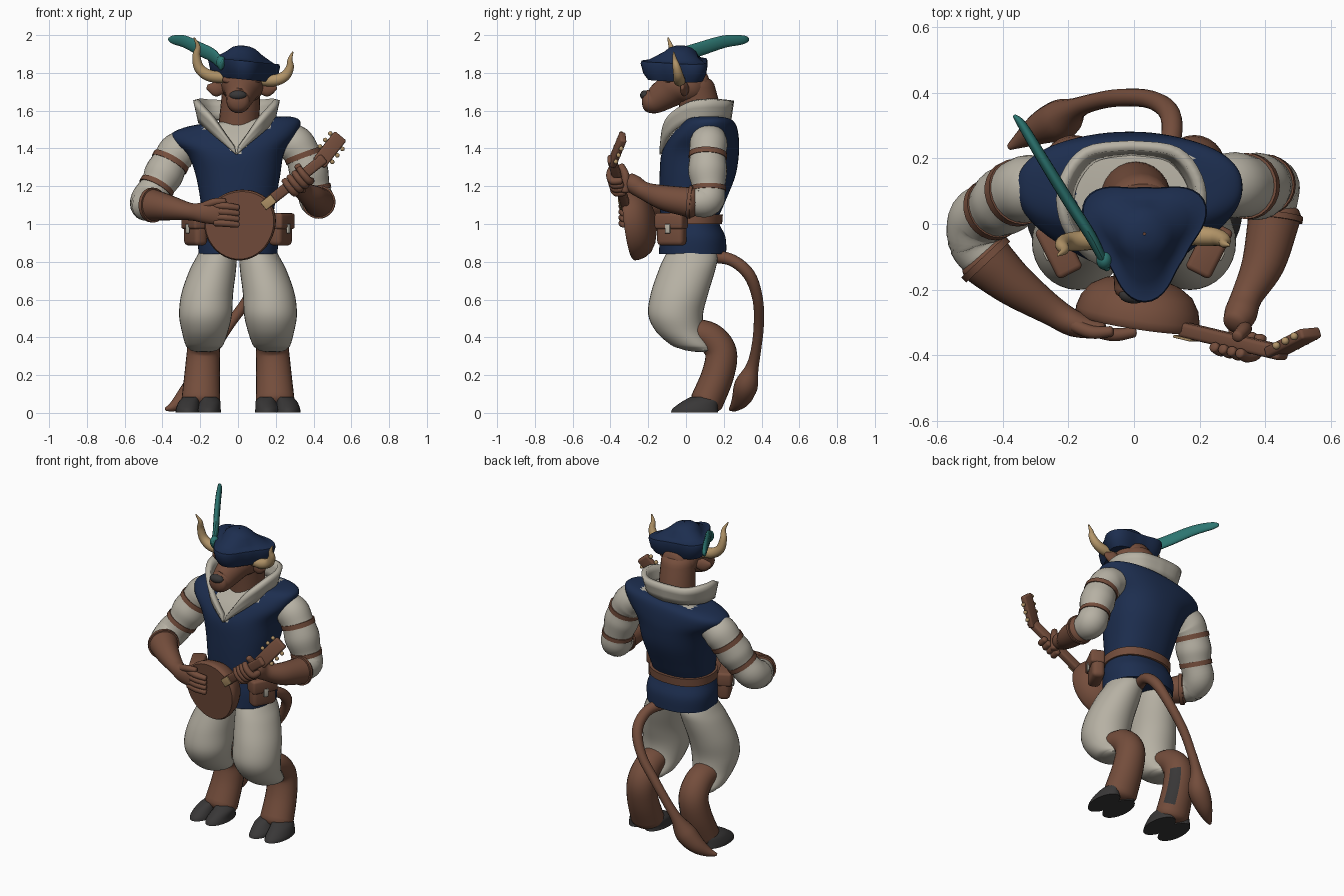
import bpy, bmesh, math
from mathutils import Vector as V, Matrix

if "Cube" in bpy.data.objects:
    bpy.data.objects.remove(bpy.data.objects["Cube"])

def material(name, rgb):
    m = bpy.data.materials.new(name)
    m.diffuse_color = (*rgb, 1)
    m.use_nodes = True
    m.node_tree.nodes["Principled BSDF"].inputs["Base Color"].default_value = m.diffuse_color
    return m

NAVY = material("navy cloth", (.012, .027, .078))
CREAM = material("cream linen", (.47, .44, .37))
BROWN = material("brown hide", (.175, .075, .045))
DARK = material("dark hoof", (.04, .038, .038))
HORN = material("tan horn", (.45, .30, .14))
TEAL = material("teal feather", (.026, .18, .165))

def finish(name, bm, mat, angle=45):
    bmesh.ops.recalc_face_normals(bm, faces=bm.faces)
    me = bpy.data.meshes.new(name)
    bm.to_mesh(me)
    bm.free()
    me.materials.append(mat)
    me.shade_smooth()
    me.set_sharp_from_angle(angle=math.radians(angle))
    ob = bpy.data.objects.new(name, me)
    bpy.context.collection.objects.link(ob)
    return ob

def skin(name, rings, mat, caps=True, loop=False):
    """Join point rings into a surface."""
    bm = bmesh.new()
    vs = [[bm.verts.new(p) for p in r] for r in rings]
    n = len(rings[0])
    pairs = list(zip(vs, vs[1:])) + ([(vs[-1], vs[0])] if loop else [])
    for a, b in pairs:
        for i in range(n):
            bm.faces.new((a[i], a[(i + 1) % n], b[(i + 1) % n], b[i]))
    if caps and not loop:
        bm.faces.new(vs[0])
        bm.faces.new(vs[-1])
    return finish(name, bm, mat)

def spline(pts, steps=5):
    out = []
    for i in range(len(pts) - 1):
        q = [pts[max(0, min(len(pts) - 1, i + k))] for k in (-1, 0, 1, 2)]
        for s in range(steps):
            t = s / steps
            out.append([.5 * (2 * b + (c - a) * t + (2 * a - 5 * b + 4 * c - d) * t * t
                        + (3 * b - a - 3 * c + d) * t ** 3) for a, b, c, d in zip(*q)])
    return out + [list(pts[-1])]

def tube(name, pts, mat, ref=(0, 1, 0), flat=False, segs=24, dome=True, power=1):
    """Smooth tube through (x, y, z, ra[, rb]); flat keeps the rings level."""
    pts = spline([tuple(p) if len(p) == 5 else (*p, p[3]) for p in pts])
    secs = []
    for i, p in enumerate(pts):
        t = (V(pts[min(i + 1, len(pts) - 1)][:3]) - V(pts[max(i - 1, 0)][:3])).normalized()
        secs.append((V(p[:3]), t, p[3], p[4]))
    if dome:
        def cap(s, sign):
            c, t, a, b = s
            return [(c + t * sign * .5 * min(a, b) * math.sin(k), t, a * math.cos(k), b * math.cos(k))
                    for k in (.45, .9, 1.25, 1.5)]
        secs = cap(secs[0], -1)[::-1] + secs + cap(secs[-1], 1)
    rings = []
    for c, t, a, b in secs:
        s = V((1, 0, 0)) if flat else t.cross(V(ref)).normalized()
        u = V((0, 1, 0)) if flat else s.cross(t)
        ring = []
        for i in range(segs):
            co, si = math.cos(i * math.tau / segs), math.sin(i * math.tau / segs)
            ring.append(c + s * a * math.copysign(abs(co) ** power, co) + u * b * math.copysign(abs(si) ** power, si))
        rings.append(ring)
    return skin(name, rings, mat)

def ball(name, loc, scale, mat):
    bm = bmesh.new()
    bmesh.ops.create_uvsphere(bm, u_segments=20, v_segments=12, radius=1,
                              matrix=Matrix.Translation(loc) @ Matrix.Diagonal((*scale, 1)))
    return finish(name, bm, mat)

def box(name, loc, size, mat, rot=None, bevel=.01):
    bm = bmesh.new()
    bmesh.ops.create_cube(bm, size=1, matrix=Matrix.Diagonal((*size, 1)))
    if bevel:
        bmesh.ops.bevel(bm, geom=bm.edges[:], offset=bevel, segments=3, affect='EDGES', profile=.5)
    bm.transform(Matrix.Translation(loc) @ (rot or Matrix()))
    return finish(name, bm, mat, 35)

# Vest, with the linen shirt showing in the neckline
vest = tube("vest", [(0, .035, .84, .208, .178), (0, .035, .93, .212, .174), (0, .02, 1.02, .188, .152),
                     (0, .03, 1.1, .195, .17), (0, .06, 1.25, .222, .2), (-.01, .075, 1.37, .255, .205),
                     (-.015, .095, 1.45, .325, .185), (-.012, .115, 1.51, .342, .155), (0, .12, 1.54, .28, .13),
                     (0, .12, 1.55, .18, .1)], NAVY, flat=True, segs=72, power=.88, dome=False)
vest.data.materials.append(CREAM)
for v in vest.data.vertices:
    v.co.z += .1 * v.co.x * min(1, max(0, (v.co.z - 1.3) / .2))
for f in vest.data.polygons:
    c = f.center
    neckline = c.z > 1.37 and c.y < .1 and abs(c.x) < (c.z - 1.37) * .95 + .005
    if neckline or (c.z > 1.5 and abs(c.x) < .18 and c.y < .21):
        f.material_index = 1
tube("belt", [(0, .023, 1.0, .202, .168), (0, .025, 1.05, .202, .17)], BROWN, flat=True, segs=48, dome=False, power=.88)

# Flared collar, mirrored about the neckline
low = spline([(0, -.125, 1.37), (.1, -.095, 1.46), (.17, -.01, 1.525), (.185, .1, 1.54), (.12, .2, 1.55), (0, .225, 1.55)])
top = spline([(.012, -.125, 1.41), (.12, -.1, 1.555), (.2, 0, 1.64), (.21, .12, 1.66), (.14, .22, 1.655), (0, .24, 1.655)])
bm = bmesh.new()
rows = [(V(a), V(b)) for a, b in zip(low, top)]
rows += [(V((-a.x, a.y, a.z)), V((-b.x, b.y, b.z))) for a, b in rows[-2::-1]]
vs = [[bm.verts.new(a.lerp(b, k / 3) + V((-.008, 0, 0))) for k in range(4)] for a, b in rows]
for a, b in zip(vs, vs[1:]):
    for k in range(3):
        bm.faces.new((a[k], b[k], b[k + 1], a[k + 1]))
collar = finish("collar", bm, CREAM)
mod = collar.modifiers.new("thickness", 'SOLIDIFY')
mod.thickness, mod.offset = .03, 0

# Legs and cloven hooves
for s, side in ((-1, "left"), (1, "right")):
    tube(side + "_trouser", [(s * .1, .035, .88, .09, .115), (s * .115, .025, .82, .108, .142), (s * .135, .003, .75, .124, .15),
                             (s * .163, -.035, .63, .137, .152), (s * .172, -.055, .52, .14, .145),
                             (s * .175, -.03, .43, .122, .128), (s * .178, .03, .36, .1, .11),
                             (s * .18, .06, .34, .08, .09)], CREAM, flat=True, segs=32)
    shin = tube(side + "_shin", [(s * .18, .03, .43, .07, .08), (s * .18, .125, .4, .08, .083), (s * .183, .185, .32, .084, .088),
                                 (s * .19, .168, .2, .086, .094), (s * .197, .11, .06, .088, .103)], BROWN, ref=(1, 0, 0))
    shin.data.materials.append(DARK)
    for f in shin.data.polygons:
        if s < 0 and .08 < f.center.z < .3 and f.normal.x > .45 and f.normal.y > .2:
            f.material_index = 1
    for k in (-.055, .055):
        tube(side + "_hoof", [(s * .21 + k, .045, .003, .066, .125), (s * .21 + k, .05, .025, .063, .118),
                              (s * .203 + k, .075, .06, .055, .095), (s * .2 + k * .8, .1, .085, .045, .075)],
             DARK, flat=True, dome=False)
    # Belt pouches
    r = Matrix.Rotation(s * 1.1, 4, 'Z')
    p = V((s * .225, -.075, .965))
    box(side + "_pouch", p, (.155, .075, .16), BROWN, r, .025)
    box(side + "_pouch_flap", p + V((s * .005, -.003, .05)), (.165, .085, .085), BROWN, r, .015)
    box(side + "_pouch_buckle", p + r @ V((0, -.048, .01)), (.03, .012, .05), CREAM, r, .004)

# Tail with tuft
tube("tail", [(.07, .12, .83, .035), (.11, .24, .81, .032), (.11, .335, .73, .032), (.05, .38, .6, .028),
              (-.05, .385, .46, .027), (-.13, .37, .33, .027), (-.18, .35, .24, .035), (-.22, .32, .15, .062),
              (-.28, .295, .08, .052), (-.34, .26, .035, .028), (-.38, .235, .02, .01)], BROWN, ref=(.3, 1, .2), segs=16)

# Neck and head
tube("neck", [(0, .085, 1.46, .11, .11), (.01, .075, 1.6, .105, .11), (.02, .05, 1.74, .1, .1)], BROWN, flat=True)
tube("head", [(.025, .09, 1.74, .08, .075), (.025, .04, 1.735, .112, .1), (.022, -.04, 1.73, .108, .095),
              (.014, -.1, 1.695, .085, .085), (.003, -.165, 1.655, .066, .07), (0, -.205, 1.65, .06, .058)], BROWN, ref=(0, 0, 1))
ball("nose", (0, -.216, 1.682), (.046, .027, .026), DARK)
for s, side in ((-1, "left"), (1, "right")):
    ball(side + "_eye", (.018 + s * .066, -.105, 1.733), (.014, .012, .01), DARK)
    tube(side + "_brow", [(.018 + s * .03, -.125, 1.745, .014), (.018 + s * .09, -.085, 1.765, .016)], BROWN, segs=12)
    tube(side + "_ear", [(.02 + s * .09, 0, 1.715, .02, .02), (.02 + s * .135, -.01, 1.715, .022, .04),
                         (.02 + s * .18, -.02, 1.725, .01, .015)], BROWN, ref=(0, 0, 1), segs=16)
for side, pts in (("left", [(-.06, -.04, 1.775, .03), (-.15, -.05, 1.785, .031), (-.205, -.055, 1.825, .027),
                            (-.22, -.065, 1.89, .021), (-.212, -.08, 1.94, .013), (-.232, -.095, 1.985, .004)]),
                  ("right", [(.1, -.03, 1.765, .03), (.19, -.035, 1.76, .031), (.25, -.04, 1.785, .027),
                             (.275, -.05, 1.83, .021), (.275, -.06, 1.87, .013), (.29, -.065, 1.91, .004)])):
    tube(side + "_horn", pts, HORN, segs=16)

# Three-cornered hat: turned-up brim running into a low crown
def hat_point(a, inset, base, z):
    r = base or (.143 + .067 * (.5 + .5 * math.cos(3 * (a + math.pi / 2))) ** 1.5) * inset
    return V((.032 + r * math.cos(a), -.03 + r * math.sin(a), z - .1 * r * math.cos(a)))
prof = [(1, .09, 1.765), (.82, 0, 1.765), (.94, 0, 1.80), (1, 0, 1.85), (.98, 0, 1.864), (.85, 0, 1.864),
        (.7, 0, 1.88), (1, .085, 1.912), (1, .06, 1.932), (1, .03, 1.942), (1, .004, 1.944)]
skin("hat", [[hat_point(i * math.tau / 60, *p) for i in range(60)] for p in prof], NAVY, loop=True)
tube("feather", [(-.085, -.13, 1.84, .012, .03), (-.13, -.04, 1.89, .017, .036), (-.2, .07, 1.925, .018, .037),
                 (-.28, .2, 1.965, .017, .033), (-.34, .3, 1.975, .014, .024), (-.365, .33, 1.978, .006, .01)],
     TEAL, ref=(0, 0, 1), segs=16)
ball("feather_clasp", (-.09, -.11, 1.855), (.025, .03, .035), TEAL)

# Puffed sleeves, arm straps and gloves
tube("left_sleeve", [(-.25, .12, 1.42, .08), (-.315, .11, 1.385, .102), (-.36, .095, 1.325, .097), (-.395, .07, 1.26, .104),
                     (-.43, .045, 1.195, .09), (-.475, .015, 1.13, .092), (-.485, -.05, 1.1, .084), (-.46, -.1, 1.1, .075)], CREAM)
tube("right_sleeve", [(.23, .13, 1.46, .08), (.3, .12, 1.425, .1), (.345, .115, 1.36, .095), (.375, .115, 1.28, .103),
                      (.4, .12, 1.19, .087), (.415, .11, 1.13, .092), (.42, .05, 1.115, .078)], CREAM)
for side, a, b, r in (("left", (-.352, .099, 1.34), (-.366, .092, 1.315), .103), ("left", (-.424, .05, 1.208), (-.437, .042, 1.185), .096),
                      ("right", (.341, .116, 1.375), (.351, .115, 1.348), .101), ("right", (.398, .12, 1.2), (.403, .12, 1.175), .093)):
    tube(side + "_arm_strap", [(*a, r), (*b, r)], BROWN, dome=False)
UP = (0, 0, 1)
tube("left_glove", [(-.455, -.105, 1.1, .086), (-.43, -.13, 1.097, .08), (-.36, -.19, 1.085, .066), (-.25, -.265, 1.065, .046),
                    (-.18, -.305, 1.06, .04, .055), (-.1, -.322, 1.055, .028, .06)], BROWN, ref=UP)
tube("right_glove", [(.428, .03, 1.115, .082), (.424, 0, 1.118, .078), (.395, -.12, 1.14, .066), (.345, -.22, 1.175, .048),
                     (.325, -.275, 1.21, .05, .05), (.31, -.3, 1.235, .04, .04)], BROWN, ref=UP)
for s, a, b, r in (("left", (-.46, -.1, 1.1), (-.445, -.116, 1.1), .092), ("right", (.429, .03, 1.115), (.427, .012, 1.117), .088)):
    tube(s + "_glove_cuff", [(*a, r), (*b, r)], BROWN, ref=UP, dome=False)

# Lute: frame along the neck (U), out of the front (N) and across (W)
C = V((.015, -.285, 1.0))
U = V((.76, -.18, .6)).normalized()
N = (V((0, -1, 0)) - U * V((0, -1, 0)).dot(U)).normalized()
W = N.cross(U)
R = Matrix((U, N, W)).transposed().to_4x4()
at = lambda u, n, w: C + U * u + N * n + W * w
rings = []
for k, d in ((.96, .018), (1, .008), (1, -.01), (.95, -.045), (.83, -.08), (.62, -.105), (.35, -.12), (.08, -.126)):
    rings.append([at(k * .195 * math.cos(a), d, k * .183 * math.sin(a) * (1 - .08 * math.cos(a)))
                  for a in (i * math.tau / 40 for i in range(40))])
skin("lute_body", rings, BROWN)
box("lute_neck", at(.375, .005, 0), (.4, .045, .056), BROWN, R, .012)
box("lute_fret_plate", at(.195, .029, 0), (.07, .008, .05), HORN, R, .002)
head_end = V((.53, -.338, 1.45))
neck_end = at(.55, 0, 0)
D = (head_end - neck_end).normalized()
E = W.cross(D).normalized()
HR = Matrix((D, E, D.cross(E))).transposed().to_4x4()
box("lute_head", neck_end.lerp(head_end, .5), ((head_end - neck_end).length + .04, .035, .08), BROWN, HR, .01)
for k in (.3, .6, .9):
    p = neck_end.lerp(head_end, k)
    for s in (-1, 1):
        q = p + W * s * .052
        tube("lute_peg", [(*(p + W * s * .03), .007), (*q, .008)], HORN, segs=10)
        ball("lute_peg_knob", q, (.012, .012, .012), HORN)

# Fingers
for i in range(4):
    z = 1.098 - i * .03
    tube("left_finger", [(-.12, -.325, z, .02), (-.06, -.338, z - .004, .02), (0, -.33, z - .012, .016)], BROWN, ref=UP, segs=12)
    u = .335 + i * .034
    tube("right_finger", [(*at(u, -.02, -.05), .019), (*at(u, .025, -.045), .02), (*at(u, .04, .0), .019),
                          (*at(u, .03, .04), .016)], BROWN, ref=U, segs=12)
tube("left_thumb", [(-.19, -.305, 1.09, .022), (-.13, -.33, 1.115, .02), (-.07, -.328, 1.12, .016)], BROWN, ref=UP, segs=12)
tube("right_thumb", [(*at(.36, -.03, -.06), .024), (*at(.41, -.04, 0), .022), (*at(.43, -.02, .055), .018)], BROWN, ref=N, segs=12)
